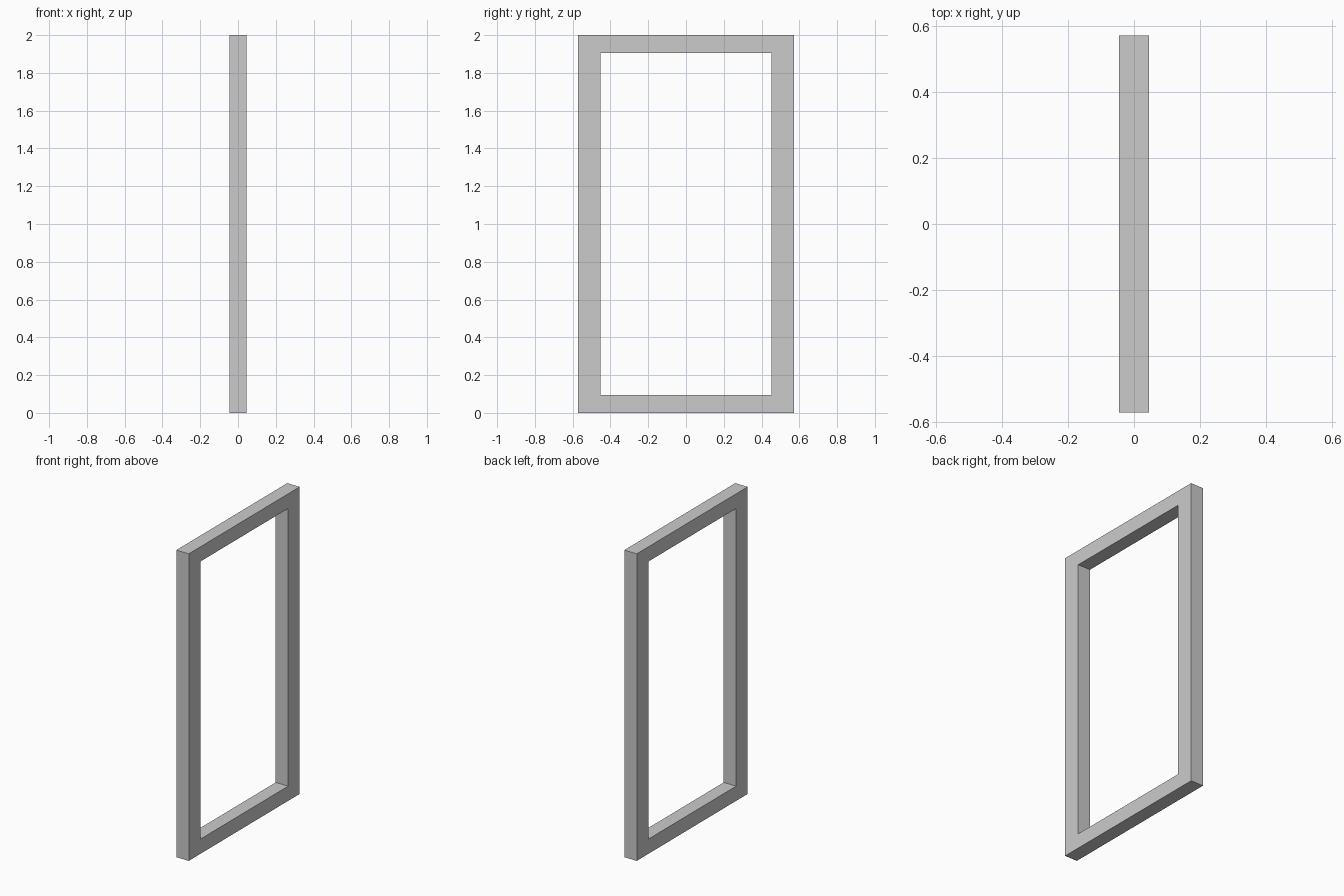
import bpy, bmesh

if "Cube" in bpy.data.objects:
    bpy.data.objects.remove(bpy.data.objects["Cube"])

DEPTH = 0.09
HALF_W, HEIGHT = 0.571, 2.0
STILE, RAIL = 0.119, 0.096   # upright width, top/bottom rail height


def rectangle(bm, half_w, z0, z1, x):
    corners = [(-half_w, z0), (half_w, z0), (half_w, z1), (-half_w, z1)]
    return [bm.verts.new((x, y, z)) for y, z in corners]


# Rectangular frame: mitred ring of four faces, extruded through its depth
bm = bmesh.new()
outer = rectangle(bm, HALF_W, 0, HEIGHT, -DEPTH / 2)
inner = rectangle(bm, HALF_W - STILE, RAIL, HEIGHT - RAIL, -DEPTH / 2)
for i in range(4):
    j = (i + 1) % 4
    bm.faces.new((outer[i], outer[j], inner[j], inner[i]))
ring = bmesh.ops.extrude_face_region(bm, geom=bm.faces[:], use_keep_orig=True)
moved = [v for v in ring["geom"] if isinstance(v, bmesh.types.BMVert)]
bmesh.ops.translate(bm, verts=moved, vec=(DEPTH, 0, 0))
bmesh.ops.recalc_face_normals(bm, faces=bm.faces[:])

mesh = bpy.data.meshes.new("door_frame")
bm.to_mesh(mesh)
bm.free()
bpy.context.collection.objects.link(bpy.data.objects.new("door_frame", mesh))
